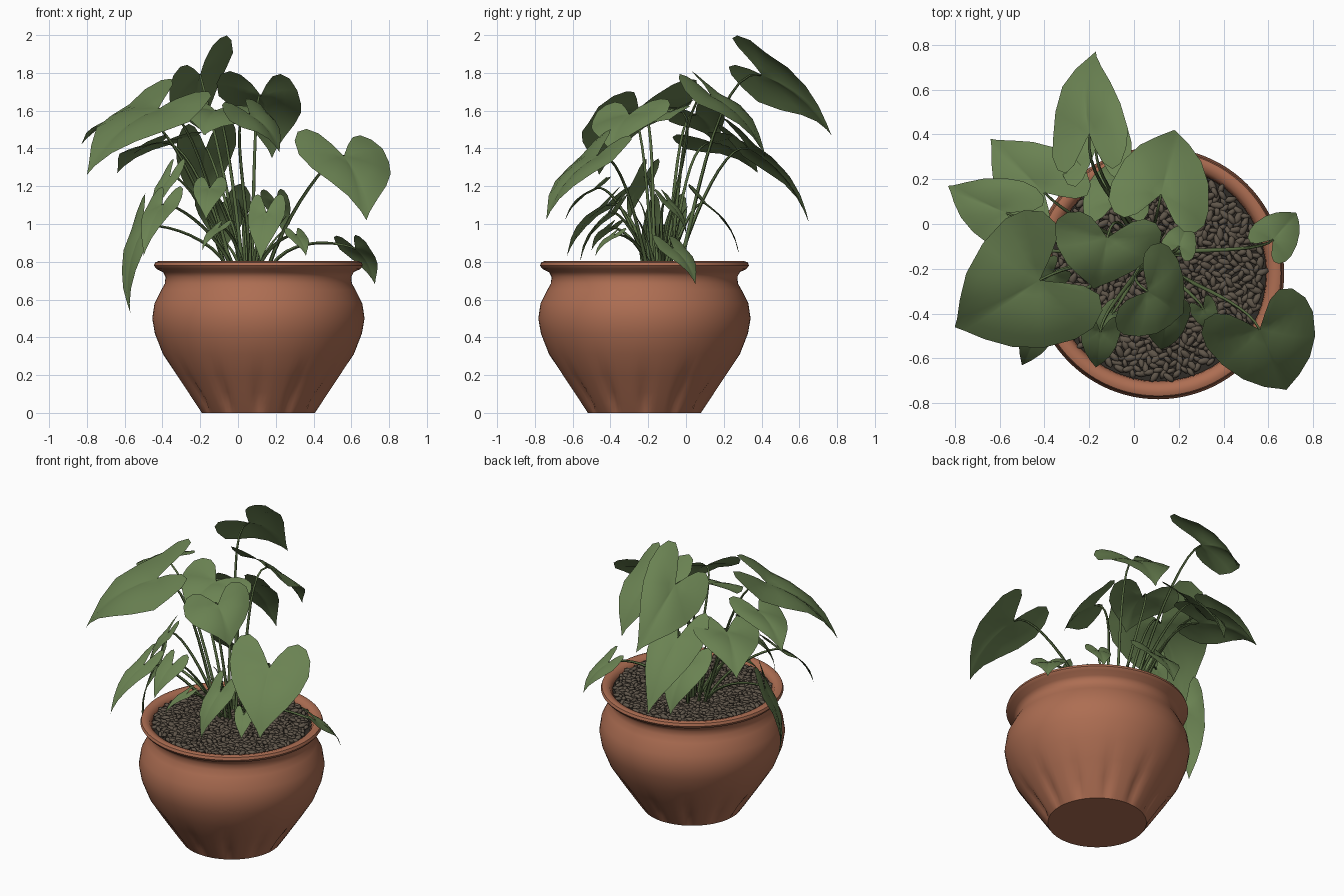
import bpy, bmesh, math, random
from mathutils import Vector, Matrix, Euler

if "Cube" in bpy.data.objects:
    bpy.data.objects.remove(bpy.data.objects["Cube"])

random.seed(4)
CX, CY = 0.108, -0.22          # pot centre


def material(name, rgb):
    m = bpy.data.materials.new(name)
    m.diffuse_color = (*rgb, 1)
    m.use_nodes = True
    m.node_tree.nodes["Principled BSDF"].inputs["Base Color"].default_value = m.diffuse_color
    return m


TERRACOTTA = material("terracotta", (0.42, 0.155, 0.085))
LEAF = material("leaf_green", (0.145, 0.225, 0.085))
STEM = material("stem_green", (0.09, 0.14, 0.05))
PEBBLE = material("pebble_brown", (0.115, 0.092, 0.068))
SOIL = material("dark_soil", (0.03, 0.025, 0.02))


def finish(bm, name, mat, angle=60):
    me = bpy.data.meshes.new(name)
    bm.to_mesh(me)
    bm.free()
    ob = bpy.data.objects.new(name, me)
    bpy.context.collection.objects.link(ob)
    me.materials.append(mat)
    bpy.ops.object.select_all(action='DESELECT')
    ob.select_set(True)
    bpy.context.view_layer.objects.active = ob
    bpy.ops.object.shade_smooth_by_angle(angle=math.radians(angle))
    return ob


# Pot: lathed profile with shallow flutes pressed in near the foot
PROFILE = [(0.30, 0), (0.335, 0.05), (0.375, 0.11), (0.435, 0.2), (0.505, 0.31),
           (0.548, 0.42), (0.562, 0.5), (0.55, 0.58), (0.515, 0.65), (0.495, 0.685),
           (0.492, 0.72), (0.505, 0.745), (0.54, 0.762), (0.553, 0.78), (0.547, 0.797),
           (0.53, 0.803), (0.5, 0.795), (0.485, 0.77), (0.475, 0.7)]
SEG = 96
bm = bmesh.new()
rings = []
for r, z in PROFILE:
    ring = []
    for i in range(SEG):
        a = math.tau * i / SEG
        fade = math.sin(math.pi * min(1, (z + 0.05) / 0.28))
        rr = r - 0.022 * fade * max(0, math.cos(12 * a)) ** 2 if 0 < z < 0.23 else r
        ring.append(bm.verts.new((CX + rr * math.cos(a), CY + rr * math.sin(a), z)))
    rings.append(ring)
for lo, hi in zip(rings, rings[1:]):
    for i in range(SEG):
        j = (i + 1) % SEG
        bm.faces.new((lo[i], lo[j], hi[j], hi[i]))
bm.faces.new(rings[0][::-1])
finish(bm, "pot", TERRACOTTA, 50)

# Soil disc under the pebbles
bm = bmesh.new()
bmesh.ops.create_circle(bm, cap_ends=True, segments=48, radius=0.482,
                        matrix=Matrix.Translation((CX, CY, 0.768)))
finish(bm, "soil", SOIL)

# Pebbles: flattened long stones packed in a sunflower pattern
bm = bmesh.new()
COUNT = 760
for i in range(COUNT):
    r = 0.468 * math.sqrt((i + 0.5) / COUNT)
    a = i * 2.39996
    loc = Vector((CX + r * math.cos(a), CY + r * math.sin(a), 0.777 + random.uniform(-0.006, 0.006)))
    rot = Euler((random.uniform(-.4, .4), random.uniform(-.35, .35), random.uniform(0, 6.28)))
    s = random.uniform(0.85, 1.2)
    size = Matrix.Diagonal((0.029 * s, 0.0145 * s, 0.013, 1))
    bmesh.ops.create_icosphere(bm, subdivisions=2 if i % 3 == 0 else 1, radius=1,
                               matrix=Matrix.LocRotScale(loc, rot, None) @ size)
finish(bm, "pebbles", PEBBLE, 70)

# Heart-shaped half outline: (side, toward tip), smoothed by subdivision below
HALF = [(0, 1), (0.1, 0.9), (0.33, 0.73), (0.62, 0.52), (0.86, 0.28), (0.99, 0.02),
        (0.97, -0.2), (0.82, -0.36), (0.6, -0.41), (0.38, -0.34), (0.18, -0.18)]
OUTLINE = [(-x, y) for x, y in HALF[:0:-1]] + HALF
RINGS = 5


def add_leaf(bm, base, tip, side):
    base, tip, side = Vector(base), Vector(tip), Vector(side)
    axis = tip - base
    normal = side.cross(axis).normalized()
    if normal.z < 0:
        normal.negate()
    length, width = axis.length, side.length
    phase = random.uniform(0, 6.28)

    def point(x, y):
        h = 0.42 * length * y * (1 - y) if y > 0 else -0.3 * length * y * y
        h += width * (0.16 * abs(x) - 0.24 * x * x)
        h += 0.05 * width * math.sin(5 * y + 3 * x + phase) * abs(x)
        return base + side * x + axis * y + normal * h

    centre = bm.verts.new(point(0, 0))
    rows = [[bm.verts.new(point(x * k / RINGS, y * k / RINGS)) for x, y in OUTLINE]
            for k in range(1, RINGS + 1)]
    for i in range(len(OUTLINE) - 1):
        bm.faces.new((centre, rows[0][i + 1], rows[0][i]))
        for p, q in zip(rows, rows[1:]):
            bm.faces.new((p[i], p[i + 1], q[i + 1], q[i]))


# Tall leaves: stalk joint, tip, half-width vector
TALL = [
    ((-0.20, 0.40, 1.79), (-0.17, 0.77, 1.47), (0.17, 0.02, 0.13)),
    ((0.12, 0.13, 1.68), (0.18, 0.42, 1.35), (0.22, -0.06, -0.02)),
    ((-0.57, 0.05, 1.58), (-0.83, 0.17, 1.42), (0.08, 0.14, 0.03)),
    ((-0.42, -0.25, 1.61), (-0.80, -0.46, 1.26), (0.16, -0.27, -0.05)),
    ((-0.40, 0.14, 1.43), (-0.64, 0.38, 1.27), (0.14, 0.15, 0.02)),
    ((-0.12, -0.06, 1.60), (-0.18, -0.29, 1.47), (0.24, -0.03, -0.03)),
    ((0.06, -0.30, 1.58), (0.22, -0.40, 1.38), (0.10, 0.20, 0.02)),
    ((0.56, -0.47, 1.36), (0.68, -0.74, 1.02), (0.24, 0.08, -0.02)),
    ((-0.17, 0.33, 1.40), (-0.17, 0.65, 1.01), (0.16, 0.03, 0.03)),
]
# Low leaves: stalk joint, tip, half width (held level across)
LOW = [
    ((0.15, -0.40, 1.06), (0.12, -0.56, 0.80), 0.10),
    ((0.62, -0.07, 0.87), (0.725, 0.05, 0.68), 0.11),
    ((-0.40, -0.42, 1.10), (-0.50, -0.63, 0.83), 0.09),
    ((-0.50, -0.12, 0.98), (-0.57, -0.16, 0.53), 0.13),
    ((-0.36, -0.22, 1.25), (-0.45, -0.30, 1.00), 0.07),
    ((-0.15, -0.48, 1.19), (-0.17, -0.64, 1.02), 0.09),
    ((0.31, -0.38, 0.94), (0.36, -0.48, 0.83), 0.06),
    ((-0.10, -0.40, 0.98), (-0.19, -0.50, 0.86), 0.05),
    ((-0.08, 0.10, 1.11), (-0.08, 0.28, 0.84), 0.15),
    ((0.20, -0.10, 1.12), (0.24, 0.0, 0.95), 0.08),
]
leaves = list(TALL)
for base, tip, w in LOW:
    d = Vector(tip) - Vector(base)
    leaves.append((base, tip, Vector((-d.y, d.x, 0)).normalized() * w))

bm = bmesh.new()
for leaf in leaves:
    add_leaf(bm, *leaf)
finish(bm, "leaves", LEAF, 80)

# Stalks: arching tubes from the crown to each leaf, plus bare shoots
curve = bpy.data.curves.new("stalks", 'CURVE')
curve.dimensions = '3D'
curve.bevel_depth = 0.009
curve.bevel_resolution = 1
curve.resolution_u = 10


def add_stalk(root, end, end_dir, tip_scale=0.6):
    sp = curve.splines.new('BEZIER')
    sp.bezier_points.add(1)
    a, b = sp.bezier_points
    reach = (end - root).length
    lean = Vector(((end.x - root.x) * 0.25, (end.y - root.y) * 0.25, 0.4 * reach))
    a.co, b.co = root, end
    a.handle_right, a.handle_left = root + lean, root - lean
    b.handle_left, b.handle_right = end - end_dir * reach * 0.25, end + end_dir * 0.02
    a.radius, b.radius = 1.2, tip_scale


for base, tip, _ in leaves:
    end = Vector(base)
    out = Vector((end.x - 0.06, end.y + 0.14, 0))
    root = Vector((0.06, -0.14, 0.77)) + out * 0.2
    direction = (Vector(tip) - end).normalized()
    direction.z *= 0.3
    add_stalk(root, end, direction)
for i in range(8):
    a = i * 2.4
    out = Vector((math.cos(a), math.sin(a), 0))
    root = Vector((0.06, -0.14, 0.77)) + out * 0.05
    add_stalk(root, root + out * random.uniform(0.06, 0.2) + Vector((0, 0, random.uniform(0.15, 0.4))),
              (out + Vector((0, 0, 1))).normalized(), 0.15)

stalks = bpy.data.objects.new("stalks", curve)
bpy.context.collection.objects.link(stalks)
curve.materials.append(STEM)
bpy.ops.object.select_all(action='DESELECT')
stalks.select_set(True)
bpy.context.view_layer.objects.active = stalks
bpy.ops.object.convert(target='MESH')
bpy.ops.object.shade_smooth_by_angle(angle=math.radians(60))
